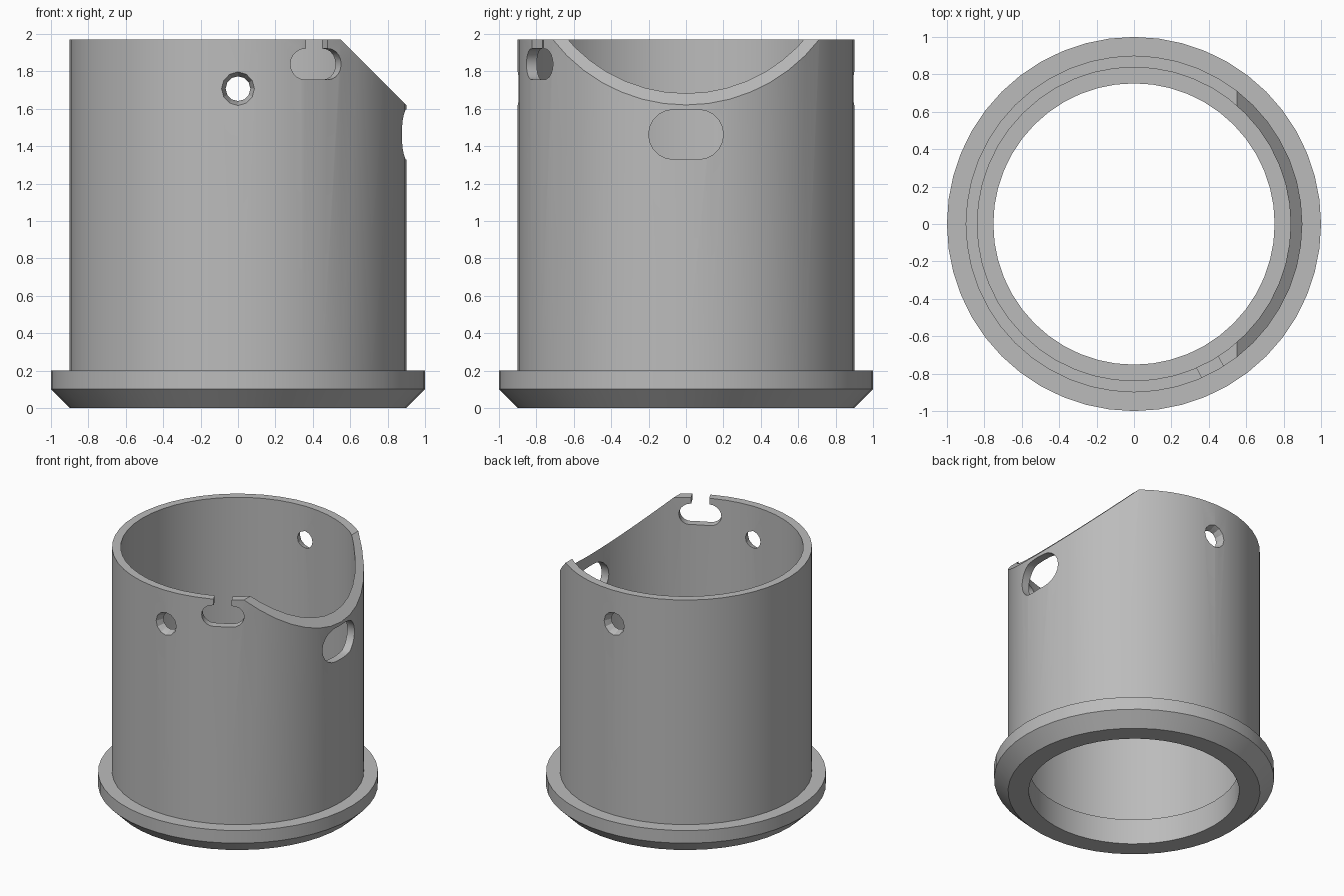
import bpy, bmesh, math
from mathutils import Matrix, Vector

cube = bpy.data.objects.get("Cube")
if cube:
    bpy.data.objects.remove(cube, do_unlink=True)

SEGMENTS = 48
HEIGHT = 1.97

grey = bpy.data.materials.new("plain grey")
grey.use_nodes = True
colour = (0.5, 0.5, 0.5, 1)
grey.diffuse_color = colour
grey.node_tree.nodes["Principled BSDF"].inputs["Base Color"].default_value = colour


def make_object(name, bm):
    bmesh.ops.recalc_face_normals(bm, faces=bm.faces)
    mesh = bpy.data.meshes.new(name)
    bm.to_mesh(mesh)
    bm.free()
    mesh.materials.append(grey)
    obj = bpy.data.objects.new(name, mesh)
    bpy.context.collection.objects.link(obj)
    return obj


def lathe(name, profile):
    """Revolve a closed (radius, height) profile around z."""
    bm = bmesh.new()
    rings = []
    for i in range(SEGMENTS):
        a = math.tau * i / SEGMENTS
        rings.append([bm.verts.new((r * math.cos(a), r * math.sin(a), z)) for r, z in profile])
    n = len(profile)
    for i, ring in enumerate(rings):
        after = rings[(i + 1) % SEGMENTS]
        for j in range(n):
            k = (j + 1) % n
            bm.faces.new((ring[j], after[j], after[k], ring[k]))
    return make_object(name, bm)


def radial_prism(name, outline, angle, near, far, near_scale=1, centre=0):
    """Extrude a (sideways, height) outline outward along a horizontal direction."""
    bm = bmesh.new()
    turn = Matrix.Rotation(angle, 3, "Z")
    loops = []
    for dist, s in ((near, near_scale), (far, 1)):
        loops.append([bm.verts.new(turn @ Vector((dist, u * s, centre + v * s))) for u, v in outline])
    bm.faces.new(loops[0])
    bm.faces.new(loops[1])
    n = len(outline)
    for i in range(n):
        j = (i + 1) % n
        bm.faces.new((loops[0][i], loops[0][j], loops[1][j], loops[1][i]))
    return make_object(name, bm)


def stadium(half_width, radius, steps=10):
    points = []
    for side in (1, -1):
        for i in range(steps + 1):
            a = math.pi * (i / steps - 0.5)
            points.append((side * (half_width - radius + radius * math.cos(a)),
                           side * radius * math.sin(a)))
    return points


def box(half_width, low, high):
    return [(-half_width, low), (half_width, low), (half_width, high), (-half_width, high)]


# Tube with a chamfered base flange and an inner ledge
tube = lathe("flanged_sleeve", [(0.752, 0), (0.9, 0), (1, 0.1), (1, 0.2), (0.9, 0.2),
                                (0.9, HEIGHT), (0.838, HEIGHT), (0.838, 0.2), (0.752, 0.2)])
cutters = []

# Slanted cut on the left rim, a 45 degree plane
bm = bmesh.new()
bmesh.ops.create_cube(bm, size=2)
bmesh.ops.transform(bm, verts=bm.verts, matrix=Matrix.Translation((0.55, 0, HEIGHT))
                    @ Matrix.Rotation(math.radians(45), 4, "Y") @ Matrix.Translation((0, 0, 1)))
cutters.append(make_object("slant_cutter", bm))

# Oval window below the slanted rim
cutters.append(radial_prism("window_cutter", stadium(0.2, 0.133), 0, 0.6, 1.1, centre=1.462))

# Keyhole slot: oval with a neck open to the rim
slot_angle = math.radians(-62)
cutters.append(radial_prism("slot_cutter", stadium(0.153, 0.083), slot_angle, 0.6, 1.1, centre=1.838))
cutters.append(radial_prism("slot_neck_cutter", box(0.065, 1.85, 2.1), slot_angle, 0.6, 1.1))

# Countersunk holes, front and back
circle = [(0.114 * math.cos(math.tau * i / 12), 0.114 * math.sin(math.tau * i / 12)) for i in range(12)]
for side, angle in (("front", -math.pi / 2), ("back", math.pi / 2)):
    cutters.append(radial_prism(side + "_hole_cutter", circle, angle, 0.78, 0.96, 0.37, 1.707))
    bore = [(u * 0.58, v * 0.58) for u, v in circle]
    cutters.append(radial_prism(side + "_bore_cutter", bore, angle, 0.6, 1.05, centre=1.707))

for cutter in cutters:
    cutter.hide_render = True
    cutter.hide_viewport = True
    mod = tube.modifiers.new(cutter.name, "BOOLEAN")
    mod.operation = "DIFFERENCE"
    mod.solver = "EXACT"
    mod.object = cutter

# Bake the cuts, then remove the helpers
bpy.context.view_layer.update()
depsgraph = bpy.context.evaluated_depsgraph_get()
baked = bpy.data.meshes.new_from_object(tube.evaluated_get(depsgraph))
tube.modifiers.clear()
tube.data = baked
for cutter in cutters:
    bpy.data.objects.remove(cutter, do_unlink=True)

bpy.ops.object.select_all(action="DESELECT")
tube.select_set(True)
bpy.context.view_layer.objects.active = tube
bpy.ops.object.shade_smooth_by_angle(angle=math.radians(25))
